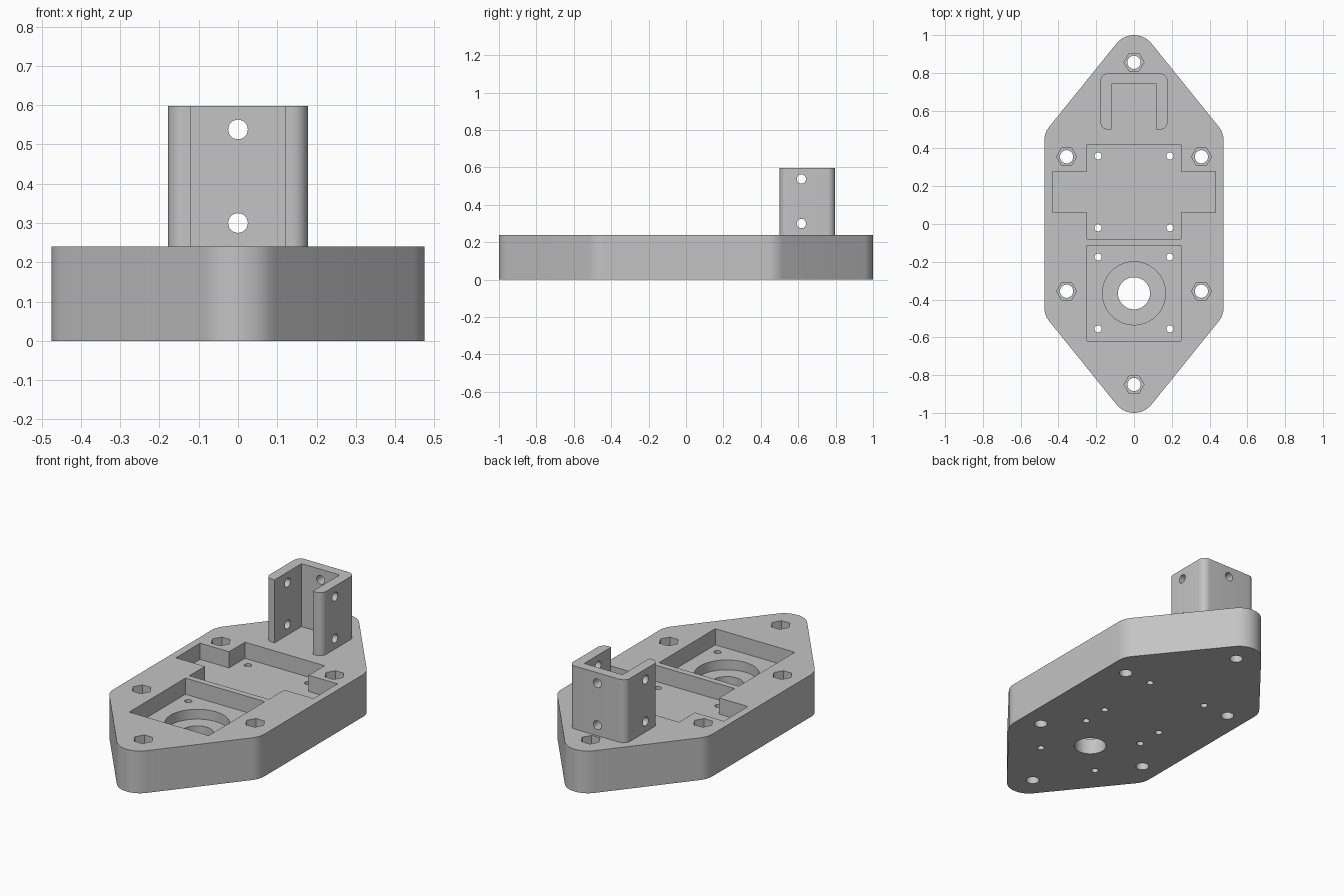
import bpy, bmesh, math
from math import cos, sin, pi

cube = bpy.data.objects.get("Cube")
if cube:
    bpy.data.objects.remove(cube, do_unlink=True)

grey = bpy.data.materials.new("Light grey plastic")
grey.use_nodes = True
GREY = (0.55, 0.55, 0.55, 1)
grey.diffuse_color = GREY
grey.node_tree.nodes["Principled BSDF"].inputs["Base Color"].default_value = GREY

TOP = 0.24          # top of the base plate
TOWER_TOP = 0.598
CUT = TOP + 0.05    # cutters end above the plate
POCKET = TOP - 0.092


def prism(name, outline, z0, z1, axis="z"):
    """Extrude a closed counter-clockwise outline along an axis."""
    place = {"z": lambda a, b, h: (a, b, h),
             "x": lambda a, b, h: (h, a, b),
             "y": lambda a, b, h: (b, h, a)}[axis]
    bm = bmesh.new()
    low = [bm.verts.new(place(a, b, z0)) for a, b in outline]
    high = [bm.verts.new(place(a, b, z1)) for a, b in outline]
    bm.faces.new(low[::-1])
    bm.faces.new(high)
    n = len(low)
    for i in range(n):
        j = (i + 1) % n
        bm.faces.new((low[i], low[j], high[j], high[i]))
    mesh = bpy.data.meshes.new(name)
    bm.to_mesh(mesh)
    bm.free()
    mesh.materials.append(grey)
    ob = bpy.data.objects.new(name, mesh)
    bpy.context.collection.objects.link(ob)
    return ob


def circle(x, y, r, n=32):
    return [(x + r * cos(2 * pi * i / n), y + r * sin(2 * pi * i / n)) for i in range(n)]


def rect(x0, x1, y0, y1):
    return [(x0, y0), (x1, y0), (x1, y1), (x0, y1)]


def rounded(centres, r, steps=12):
    """Convex outline wrapped round equal circles at the given centres."""
    pts, n = [], len(centres)
    for i in range(n):
        (px, py), (cx, cy), (nx, ny) = centres[i - 1], centres[i], centres[(i + 1) % n]
        a0 = math.atan2(cy - py, cx - px) - pi / 2
        a1 = math.atan2(ny - cy, nx - cx) - pi / 2
        turn = (a1 - a0) % (2 * pi)
        for k in range(steps + 1):
            a = a0 + turn * k / steps
            pts.append((cx + r * cos(a), cy + r * sin(a)))
    return pts


def carve(target, cutters):
    """Subtract the cutters, bake the result and remove them."""
    for c in cutters:
        mod = target.modifiers.new("Cut", "BOOLEAN")
        mod.operation, mod.solver, mod.object = "DIFFERENCE", "EXACT", c
        c.hide_render = True
    bpy.context.view_layer.update()
    graph = bpy.context.evaluated_depsgraph_get()
    mesh = bpy.data.meshes.new_from_object(target.evaluated_get(graph))
    target.modifiers.clear()
    target.data = mesh
    mesh.name = target.name
    for c in cutters:
        bpy.data.objects.remove(c, do_unlink=True)
    bpy.ops.object.select_all(action="DESELECT")
    target.select_set(True)
    bpy.context.view_layer.objects.active = target
    bpy.ops.object.shade_smooth_by_angle(angle=math.radians(30))


# Base plate: elongated hexagon with rounded corners
corners = [(0, -0.881), (0.356, -0.44), (0.356, 0.44),
           (0, 0.881), (-0.356, 0.44), (-0.356, -0.44)]
base = prism("base_plate", rounded(corners, 0.119), 0, TOP)

# Cross-shaped pocket and square pocket
right_half = [(0.25, -0.08), (0.25, 0.06), (0.432, 0.06),
              (0.432, 0.277), (0.25, 0.277), (0.25, 0.42)]
cross = right_half + [(-x, y) for x, y in reversed(right_half)]
cutters = [prism("cross_cutter", cross, POCKET, CUT),
           prism("square_cutter", rect(-0.25, 0.25, -0.62, -0.115), POCKET, CUT)]

# Stepped round recess and centre hole
cutters.append(prism("recess_cutter", circle(0, -0.367, 0.167, 64), TOP - 0.148, CUT))
cutters.append(prism("centre_cutter", circle(0, -0.367, 0.085, 48), -0.05, CUT))

# Bolt holes with hexagonal nut seats
bolts = [(0, 0.856), (0, -0.85)] + [(s * 0.357, t * 0.356) for s in (-1, 1) for t in (-1, 1)]
for x, y in bolts:
    cutters.append(prism("nut_cutter", circle(x, y, 0.053, 6), TOP - 0.12, CUT))
    cutters.append(prism("bolt_cutter", circle(x, y, 0.035), -0.05, CUT))

# Small screw holes in the pocket floors
for x in (-0.19, 0.19):
    for y in (0.36, -0.02, -0.175, -0.555):
        cutters.append(prism("screw_cutter", circle(x, y, 0.019, 20), -0.05, CUT))
carve(base, cutters)

# Upright channel bracket, open at the front
tower = prism("channel_bracket",
              rounded(rect(-0.138, 0.138, 0.54, 0.757), 0.04, 8), TOP, TOWER_TOP)
cutters = [prism("channel_cutter", rect(-0.12, 0.12, 0.4, 0.742), TOP - 0.1, TOWER_TOP + 0.1)]
for z in (0.3, 0.538):
    cutters.append(prism("side_hole_cutter", circle(0.617, z, 0.025), -0.3, 0.3, "x"))
    cutters.append(prism("back_hole_cutter", circle(z, 0, 0.025), 0.6, 0.9, "y"))
carve(tower, cutters)
